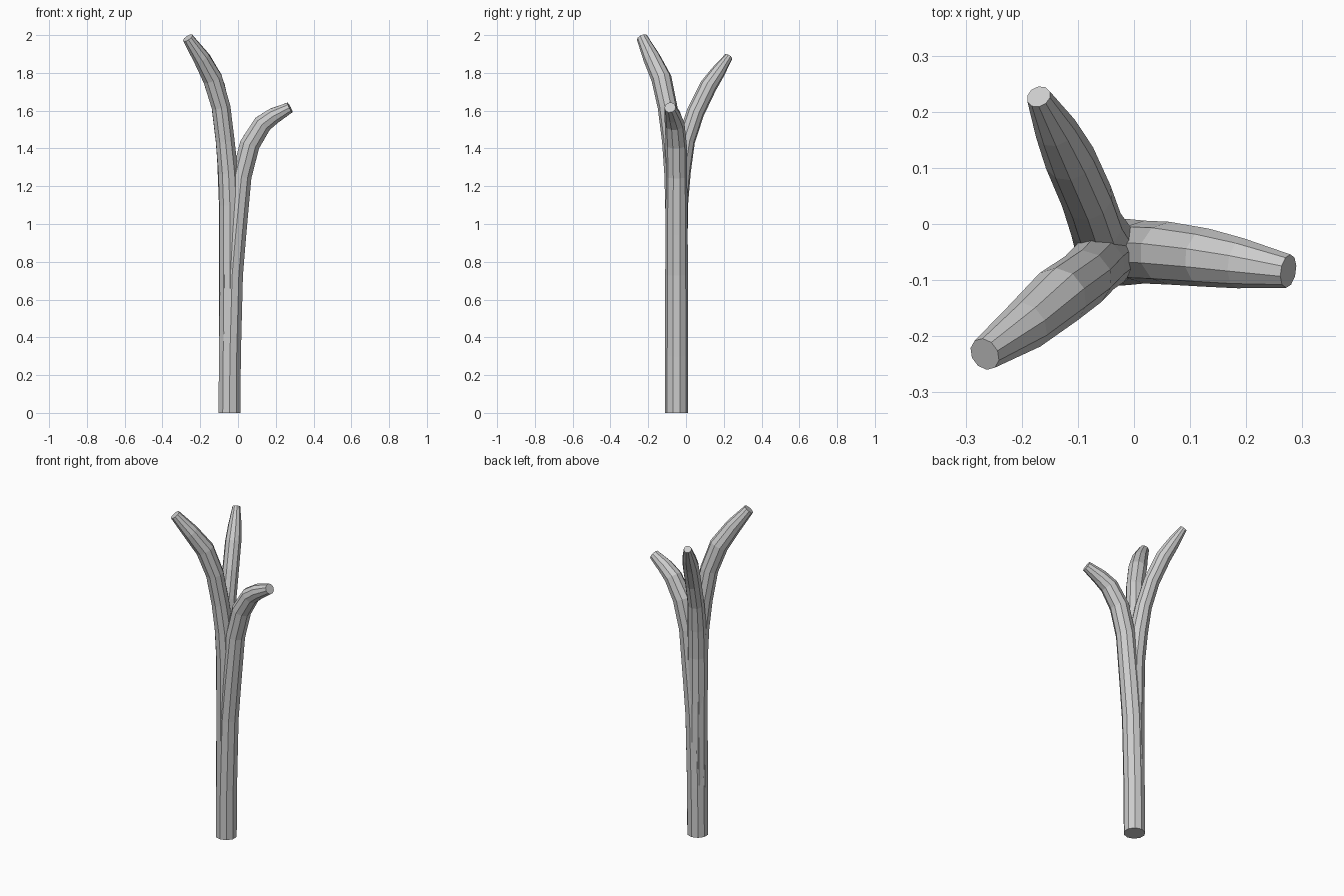
import bpy, bmesh, math
from mathutils import Vector

if "Cube" in bpy.data.objects:
    bpy.data.objects.remove(bpy.data.objects["Cube"])

SIDES = 10

def tube(name, points, angle):
    """Flat-faced capped tube; points are (x, y, z, radius), angle is its lean direction."""
    ref = Vector((-math.sin(angle), math.cos(angle), 0))
    ps = [Vector(p[:3]) for p in points]
    bm = bmesh.new()
    rings = []
    for i, p in enumerate(ps):
        t = (ps[min(i + 1, len(ps) - 1)] - ps[max(i - 1, 0)]).normalized()
        if i == 0:
            t = Vector((0, 0, 1))
        u = (ref - t * ref.dot(t)).normalized()
        v = u.cross(t)
        r = points[i][3]
        rings.append([bm.verts.new(p + r * (u * math.cos(a) + v * math.sin(a)))
                      for a in (2 * math.pi * k / SIDES for k in range(SIDES))])
    for a, b in zip(rings, rings[1:]):
        for k in range(SIDES):
            n = (k + 1) % SIDES
            bm.faces.new((a[k], a[n], b[n], b[k]))
    bm.faces.new(rings[0][::-1])
    bm.faces.new(rings[-1])
    bmesh.ops.recalc_face_normals(bm, faces=bm.faces)
    me = bpy.data.meshes.new(name)
    bm.to_mesh(me)
    bm.free()
    ob = bpy.data.objects.new(name, me)
    bpy.context.collection.objects.link(ob)
    return ob

# trunk running on into the right-hand branch
tube("trunk_and_right_branch", [
    (-0.045, -0.05, 0, .061), (-0.043, -0.05, 0.3, .061), (-0.031, -0.05, 0.73, .060),
    (-0.012, -0.05, 0.95, .059), (0.018, -0.05, 1.25, .056), (0.062, -0.052, 1.42, .056),
    (0.13, -0.06, 1.53, .052), (0.19, -0.07, 1.573, .045), (0.275, -0.084, 1.617, .030)], 0)

# back left branch, rising out of the trunk
tube("back_left_branch", [
    (-0.045, -0.05, 0.3, .058), (-0.044, -0.05, 0.75, .057), (-0.046, -0.045, 1.1, .056),
    (-0.055, -0.028, 1.28, .054), (-0.068, 0.0, 1.44, .048), (-0.085, 0.05, 1.59, .047),
    (-0.115, 0.118, 1.73, .046), (-0.14, 0.17, 1.805, .038), (-0.170, 0.227, 1.888, .022)],
    math.radians(114))

# front left branch, the tallest
tube("front_left_branch", [
    (-0.045, -0.05, 0.3, .058), (-0.044, -0.05, 0.75, .058), (-0.045, -0.053, 1.1, .057),
    (-0.052, -0.06, 1.27, .055), (-0.068, -0.075, 1.44, .052), (-0.09, -0.098, 1.62, .052),
    (-0.135, -0.130, 1.77, .054), (-0.195, -0.182, 1.88, .046), (-0.266, -0.232, 1.985, .030)],
    math.radians(218))
